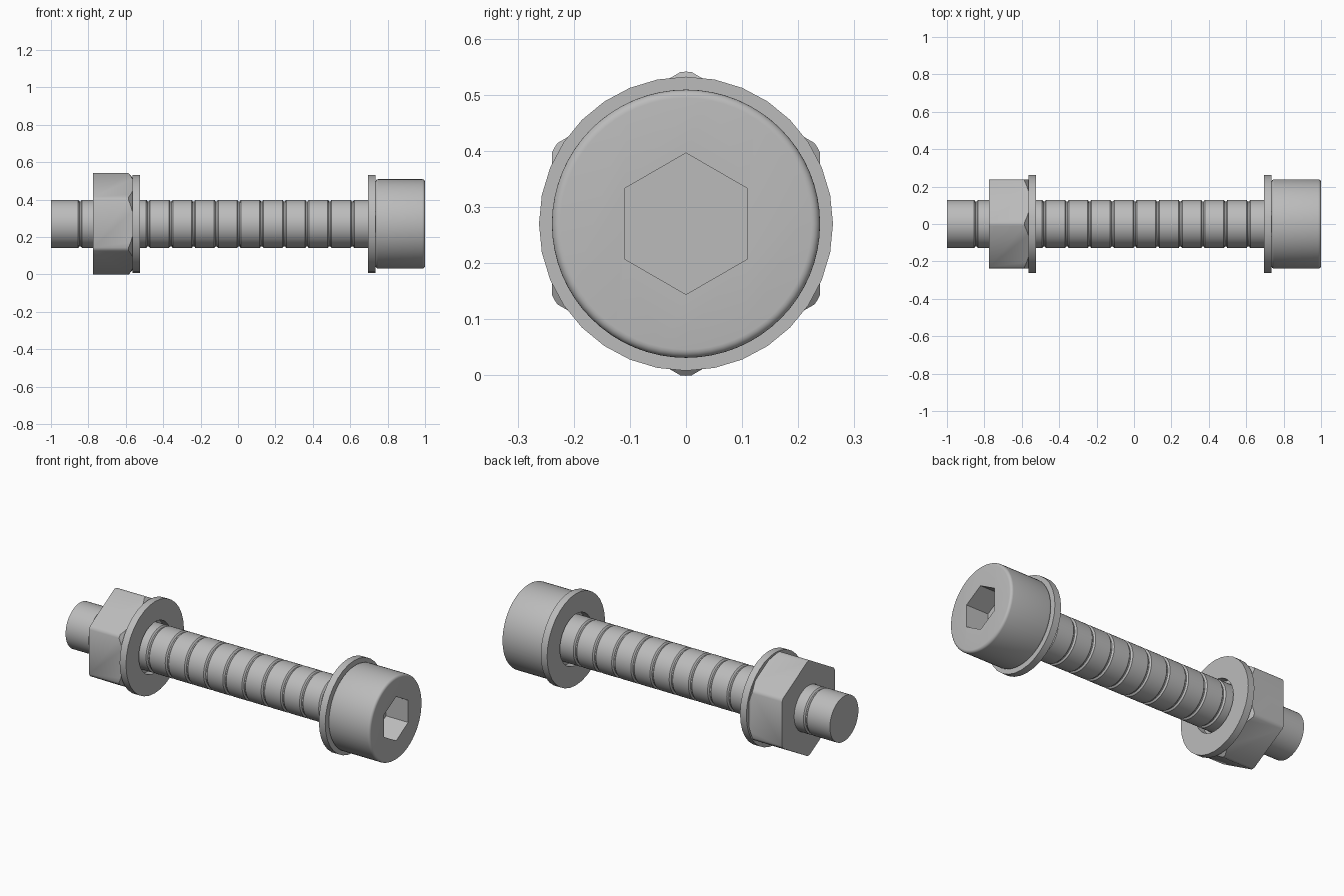
import bpy, bmesh, math
from mathutils import Matrix

if "Cube" in bpy.data.objects:
    bpy.data.objects.remove(bpy.data.objects["Cube"], do_unlink=True)

AXIS_Z = 0.27

steel = bpy.data.materials.new("grey_steel")
steel.use_nodes = True
GREY = (0.5, 0.5, 0.5, 1)
steel.diffuse_color = GREY
steel.node_tree.nodes["Principled BSDF"].inputs["Base Color"].default_value = GREY


def finish(name, bm):
    bmesh.ops.recalc_face_normals(bm, faces=bm.faces[:])
    mesh = bpy.data.meshes.new(name)
    bm.to_mesh(mesh)
    bm.free()
    mesh.materials.append(steel)
    obj = bpy.data.objects.new(name, mesh)
    obj.location.z = AXIS_Z
    bpy.context.collection.objects.link(obj)
    return obj


def lathe(name, profile, sides=48, ring=False):
    """Spin (x, radius) points about the x axis; a ring joins last to first, otherwise ends are capped."""
    bm = bmesh.new()
    loops = []
    for x, r in profile:
        angles = [math.tau * i / sides for i in range(sides)]
        loops.append([bm.verts.new((x, r * math.sin(a), r * math.cos(a))) for a in angles])
    pairs = list(zip(loops, loops[1:]))
    if ring:
        pairs.append((loops[-1], loops[0]))
    else:
        bm.faces.new(loops[0])
        bm.faces.new(loops[-1])
    for a, b in pairs:
        for i in range(sides):
            j = (i + 1) % sides
            bm.faces.new((a[i], a[j], b[j], b[i]))
    return finish(name, bm)


def hex_prism(name, x0, x1, radius):
    return lathe(name, [(x0, radius), (x1, radius)], sides=6)


def fillet(cx, cr, size, start, steps=5):
    """Quarter-round profile points."""
    return [(cx + size * math.cos(a), cr + size * math.sin(a))
            for a in (start - math.pi / 2 * i / steps for i in range(steps + 1))]


def cut(obj, cutter, operation):
    mod = obj.modifiers.new("cut", "BOOLEAN")
    mod.operation = operation
    mod.solver = "EXACT"
    mod.object = cutter
    bpy.context.view_layer.objects.active = obj
    bpy.ops.object.modifier_apply(modifier=mod.name)
    bpy.data.objects.remove(cutter, do_unlink=True)


# Shank with evenly spaced round-bottomed grooves
R = 0.129
profile = [(-1, R)]
for k in range(-7, 7):
    x = 0.005 + 0.1213 * k
    profile += [(x - 0.011, R), (x - 0.007, R - 0.003), (x - 0.004, R - 0.009),
                (x + 0.004, R - 0.009), (x + 0.007, R - 0.003), (x + 0.011, R)]
profile.append((0.78, R))
shank = lathe("shank", profile)

# Cap head with rounded rims and a hexagonal socket
B, H = 0.015, 0.239
head = lathe("head", fillet(0.735 + B, H - B, B, math.pi)
             + fillet(1 - B, H - B, B, math.pi / 2), sides=64)
cut(head, hex_prism("socket_cutter", 0.86, 1.1, 0.126), "DIFFERENCE")

# Flat washers with a loose hole
washers = [lathe(name, [(x, 0.146), (x, 0.262), (x + 0.04, 0.262), (x + 0.04, 0.146)],
                 sides=32, ring=True)
           for name, x in (("head_washer", 0.695), ("nut_washer", -0.565))]

# Hexagonal nut, bored, with corners trimmed and chamfered toward the washer
nut = hex_prism("nut", -0.775, -0.565, 0.276)
trim = lathe("trim_cutter", [(-0.8, 0.13), (-0.8, 0.271), (-0.585, 0.271),
                             (-0.56, 0.243), (-0.56, 0.13)], ring=True)
cut(nut, trim, "INTERSECT")

# Smooth round surfaces while keeping edges crisp
bpy.ops.object.select_all(action="DESELECT")
for obj in [shank, head, nut] + washers:
    obj.select_set(True)
bpy.context.view_layer.objects.active = shank
bpy.ops.object.shade_smooth_by_angle(angle=math.radians(30))
